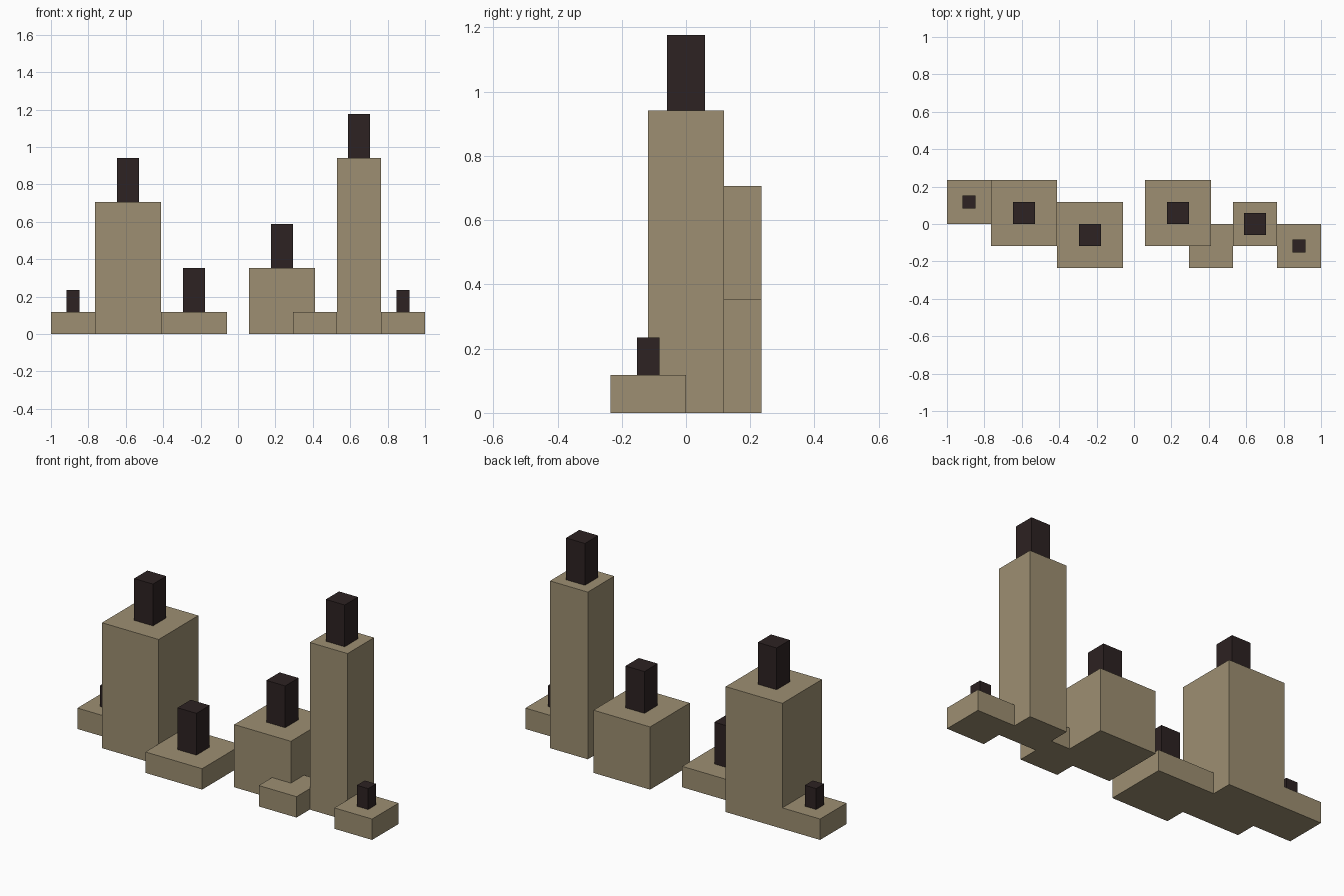
import bpy

if "Cube" in bpy.data.objects:
    bpy.data.objects.remove(bpy.data.objects["Cube"])

U = 2 / 17  # layout module: the row is 17 modules long


def material(name, rgb):
    m = bpy.data.materials.new(name)
    m.diffuse_color = (*rgb, 1)
    m.use_nodes = True
    m.node_tree.nodes["Principled BSDF"].inputs["Base Color"].default_value = m.diffuse_color
    return m


TAN = material("tan stone", (0.337, 0.275, 0.168))
DARK = material("dark brown", (0.026, 0.016, 0.016))


def box(name, cx, cy, width, z0, z1, mat):
    """Square-based block, all values in modules."""
    bpy.ops.mesh.primitive_cube_add(size=1, location=(cx * U, cy * U, (z0 + z1) / 2 * U))
    ob = bpy.context.object
    ob.name = name
    ob.scale = (width * U, width * U, (z1 - z0) * U)
    bpy.ops.object.transform_apply(location=False, rotation=False, scale=True)
    ob.data.materials.append(mat)


# name, centre x, centre y, width, height, chimney width, chimney height
blocks = [
    ("left_end_block", -7.5, 1, 2, 1, 0.6, 1),
    ("wide_tower", -5, 0.5, 3, 6, 1, 2),
    ("low_block", -2, -0.5, 3, 1, 1, 2),
    ("middle_block", 2, 0.5, 3, 3, 1, 2),
    ("front_step", 3.5, -1, 2, 1, 0, 0),
    ("tall_tower", 5.5, 0, 2, 8, 1, 2),
    ("right_end_block", 7.5, -1, 2, 1, 0.6, 1),
]

for name, cx, cy, w, h, cw, ch in blocks:
    box(name, cx, cy, w, 0, h, TAN)
    if cw:  # dark chimney centred on the roof
        box(name + "_chimney", cx, cy, cw, h, h + ch, DARK)
